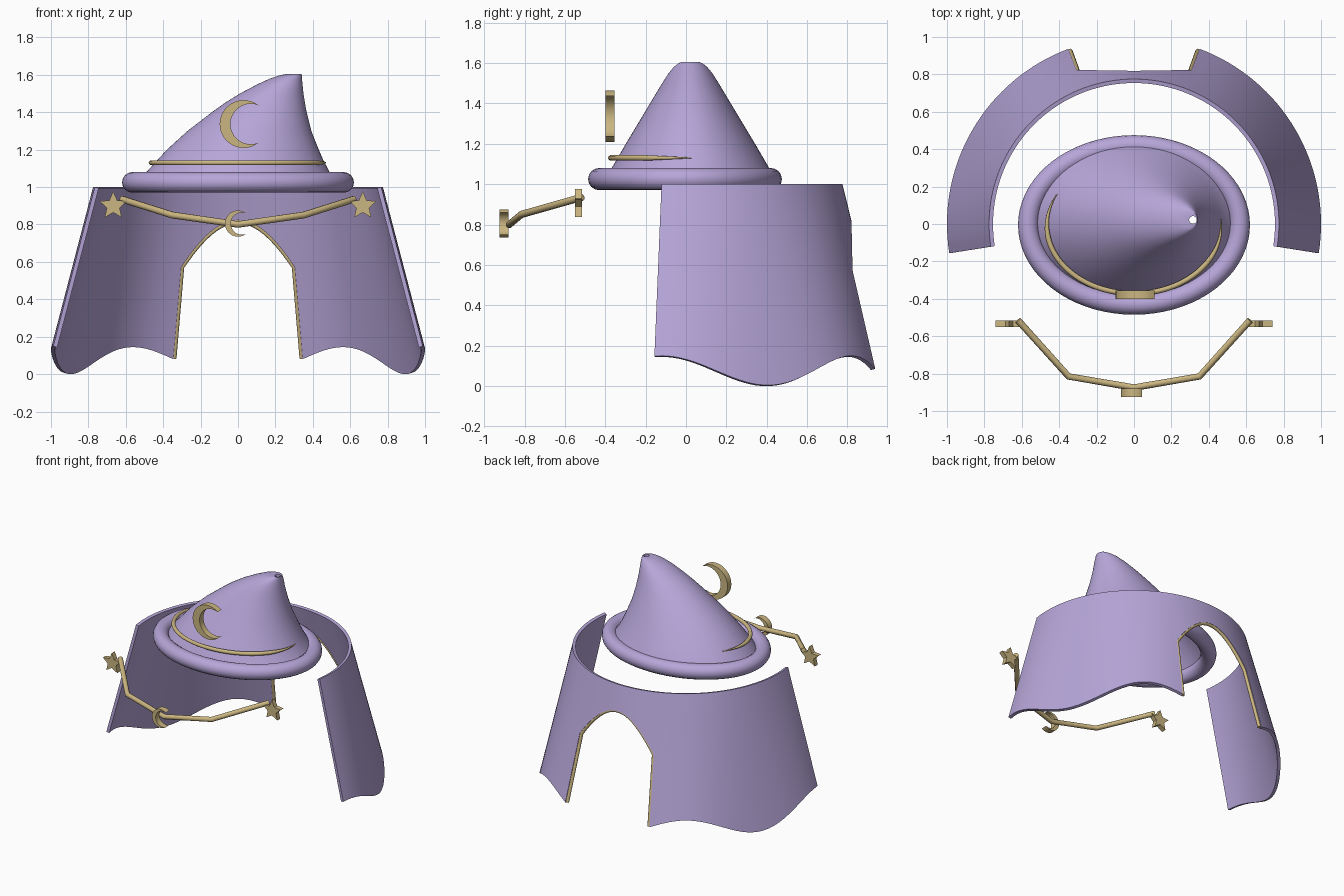
import bpy, bmesh, math
from math import sin, cos, pi, radians

if "Cube" in bpy.data.objects:
    bpy.data.objects.remove(bpy.data.objects["Cube"])


def material(name, rgb):
    m = bpy.data.materials.new(name)
    m.diffuse_color = (*rgb, 1)
    m.use_nodes = True
    m.node_tree.nodes["Principled BSDF"].inputs["Base Color"].default_value = m.diffuse_color
    return m


PURPLE = material("lavender_cloth", (0.47, 0.38, 0.69))
GOLD = material("gold_trim", (0.60, 0.47, 0.22))


def add_object(name, data, mat):
    ob = bpy.data.objects.new(name, data)
    bpy.context.collection.objects.link(ob)
    data.materials.append(mat)
    return ob


def smooth(ob, angle=40):
    bpy.ops.object.select_all(action='DESELECT')
    bpy.context.view_layer.objects.active = ob
    ob.select_set(True)
    bpy.ops.object.shade_smooth_by_angle(angle=radians(angle))


def from_bmesh(name, bm, mat):
    me = bpy.data.meshes.new(name)
    bm.to_mesh(me)
    bm.free()
    return add_object(name, me, mat)


def bake(ob):
    """Replace an object by its evaluated mesh."""
    dg = bpy.context.evaluated_depsgraph_get()
    me = bpy.data.meshes.new_from_object(ob.evaluated_get(dg))
    name, mat = ob.name, ob.data.materials[0]
    bpy.data.objects.remove(ob)
    me.materials.clear()
    new = add_object(name, me, mat)
    smooth(new)
    return new


def tube(name, pts, radius, mat, taper=None):
    cu = bpy.data.curves.new(name, 'CURVE')
    cu.dimensions = '3D'
    cu.bevel_depth = radius
    cu.bevel_resolution = 3
    cu.use_fill_caps = True
    sp = cu.splines.new('POLY')
    sp.points.add(len(pts) - 1)
    for i, p in enumerate(pts):
        sp.points[i].co = (*p, 1)
        sp.points[i].radius = taper(i / (len(pts) - 1)) if taper else 1
    return bake(add_object(name, cu, mat))


def plate(name, outline, y0, y1, mat):
    """Extrude an x-z outline from y0 to y1."""
    bm = bmesh.new()
    f = bm.faces.new([bm.verts.new((x, y0, z)) for x, z in outline])
    ext = bmesh.ops.extrude_face_region(bm, geom=[f])
    for v in ext['geom']:
        if isinstance(v, bmesh.types.BMVert):
            v.co.y = y1
    bmesh.ops.recalc_face_normals(bm, faces=bm.faces)
    ob = from_bmesh(name, bm, mat)
    smooth(ob, 30)
    return ob


def loft(name, rings, mat, closed=False, n=72):
    """Join horizontal ellipses (cx, cy, rx, ry, z), listed bottom to top."""
    bm = bmesh.new()
    loops = [[bm.verts.new((cx + rx * cos(2 * pi * k / n), cy + ry * sin(2 * pi * k / n), z))
              for k in range(n)] for cx, cy, rx, ry, z in rings]
    pairs = list(zip(loops, loops[1:])) + ([(loops[-1], loops[0])] if closed else [])
    for a, b in pairs:
        for k in range(n):
            q = (k + 1) % n
            bm.faces.new((a[k], a[q], b[q], b[k]))
    ob = from_bmesh(name, bm, mat)
    smooth(ob, 50)
    return ob


# Hat brim: rolled oval ring
T = 0.055
loft("hat_brim", [(0, -0.005, 0.565 + T * cos(a), 0.425 + T * cos(a), 1.025 + T * sin(a))
                  for a in (2 * pi * i / 16 for i in range(16))], PURPLE, closed=True)

# Hat crown: leaning cone, (left x, right x, half depth, z), with a small open tip
crown = [(-0.53, 0.53, 0.415, 1.03), (-0.49, 0.49, 0.39, 1.08), (-0.435, 0.458, 0.355, 1.14),
         (-0.38, 0.432, 0.32, 1.20), (-0.27, 0.392, 0.26, 1.30), (-0.14, 0.367, 0.20, 1.40),
         (-0.07, 0.358, 0.17, 1.45), (0.01, 0.35, 0.14, 1.50), (0.105, 0.345, 0.108, 1.55),
         (0.17, 0.342, 0.083, 1.58), (0.225, 0.341, 0.06, 1.598), (0.26, 0.34, 0.045, 1.605),
         (0.295, 0.335, 0.02, 1.605), (0.295, 0.335, 0.02, 1.58)]
loft("hat_crown", [((l + r) / 2, 0.022, (r - l) / 2, h, z) for l, r, h, z in crown], PURPLE)

# Gold band around the front of the hat, thinning at its ends
band = [(0.466 * cos(a), -0.01 + 0.362 * sin(a), 1.13)
        for a in (radians(152 + 214 * i / 56) for i in range(57))]
tube("hat_band", band, 0.014, GOLD, lambda t: min(1, 0.15 + 5 * min(t, 1 - t)))


# Crescent moons
def crescent(name, cx, cz, R, y0, y1):
    tip = radians(51)
    tx, tz = R * cos(tip), R * sin(tip)
    left = -0.55 * R                      # innermost point of the bite
    c = (tx * tx + tz * tz - left * left) / (2 * (tx - left))
    r = c - left
    b = math.atan2(tz, tx - c)
    n = 24
    outer = [tip + (2 * pi - 2 * tip) * i / n for i in range(n + 1)]
    inner = [-b + 2 * pi - (2 * pi - 2 * b) * i / n for i in range(1, n)]
    pts = [(cx + R * cos(a), cz + R * sin(a)) for a in outer]
    pts += [(cx + c + r * cos(a), cz + r * sin(a)) for a in inner]
    plate(name, pts, y0, y1, GOLD)


crescent("hat_moon", 0.03, 1.337, 0.128, -0.40, -0.355)
crescent("clasp_moon", 0.0, 0.805, 0.07, -0.925, -0.88)

# Clasp chain and star ends
half = [(0.62, -0.515, 0.935), (0.35, -0.815, 0.85)]
tube("clasp_chain", [(-x, y, z) for x, y, z in half] + [(0, -0.875, 0.80)] + half[::-1],
     0.018, GOLD)
for side, s in (("left", -1), ("right", 1)):
    star = [(s * 0.667 + q * sin(i * pi / 5), 0.9 + q * cos(i * pi / 5))
            for i in range(10) for q in ((0.077, 0.036)[i % 2],)]
    plate(side + "_star", star, -0.55, -0.515, GOLD)

# Cloak: flared sheet around the back with a wavy hem and an arched opening
EDGE, FRONT, SPRING, ROWS = 20.5, 99, 0.575, 8


def hem(d):
    return 0.077 + 0.073 * cos(radians((90 - d - 55) / 62 * 360))


def arch(d):
    return SPRING + 0.245 * (1 - (d / EDGE) ** 2)


def cloak_point(d, z, inset=0):
    bottom = hem(max(abs(d), EDGE))
    r = 0.775 + 0.225 * (1 - z) / (1 - bottom) - inset
    return (r * sin(radians(d)), r * cos(radians(d)), z)


panel = [EDGE + (FRONT - EDGE) * i / 32 for i in range(33)]
angles = [-d for d in panel[::-1]] + [EDGE * i / 12 for i in range(-11, 12)] + panel
bm = bmesh.new()
cols = []
for d in angles:
    over = abs(d) < EDGE
    mid = arch(abs(d)) if over else SPRING
    zs = [1 + (mid - 1) * j / ROWS for j in range(ROWS + 1)]
    if not over:
        zs += [mid + (hem(abs(d)) - mid) * j / ROWS for j in range(1, ROWS + 1)]
    cols.append([bm.verts.new(cloak_point(d, z)) for z in zs])
for a, b in zip(cols, cols[1:]):
    for j in range(min(len(a), len(b)) - 1):
        bm.faces.new((a[j], b[j], b[j + 1], a[j + 1]))
cloak = from_bmesh("cloak", bm, PURPLE)
sol = cloak.modifiers.new("thickness", 'SOLIDIFY')
sol.thickness = 0.022
sol.offset = -1
bake(cloak)

# Gold piping on the inner edge of the arch
leg = [cloak_point(EDGE - 0.3, hem(EDGE) + (SPRING - hem(EDGE)) * i / 4, 0.014) for i in range(4)]
top = [cloak_point(EDGE * i / 12 * 0.985, arch(abs(EDGE * i / 12)) - 0.003, 0.014)
       for i in range(12, -13, -1)]
tube("arch_piping", leg + top + [(-x, y, z) for x, y, z in leg[::-1]], 0.012, GOLD)
